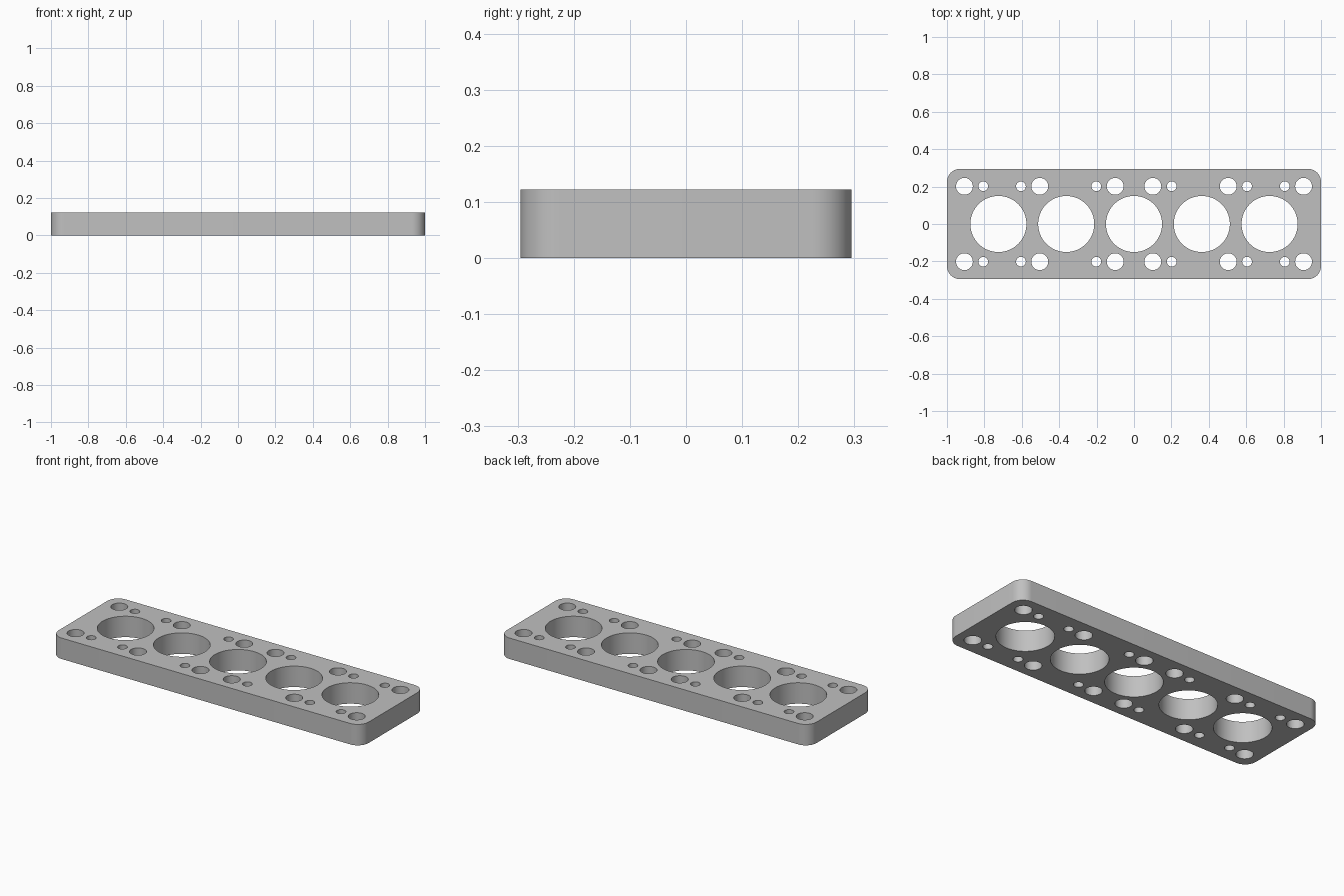
import bpy, bmesh
from math import cos, sin, pi, radians

cube = bpy.data.objects.get("Cube")
if cube:
    bpy.data.objects.remove(cube, do_unlink=True)

HALF_X, HALF_Y, HEIGHT, CORNER = 1.0, 0.295, 0.122, 0.07
PITCH = 0.2015

# Plain grey metal
metal = bpy.data.materials.new("grey metal")
metal.use_nodes = True
grey = (0.53, 0.53, 0.53, 1)
metal.diffuse_color = grey
metal.node_tree.nodes["Principled BSDF"].inputs["Base Color"].default_value = grey


def arc(cx, cy, r, start, end, steps):
    return [(cx + r * cos(start + (end - start) * i / steps),
             cy + r * sin(start + (end - start) * i / steps))
            for i in range(steps + 1)]


def add_loop(bm, points):
    verts = [bm.verts.new((x, y, 0)) for x, y in points]
    for i, v in enumerate(verts):
        bm.edges.new((verts[i - 1], v))


def add_hole(bm, x, y, r, steps):
    add_loop(bm, arc(x, y, r, 0, 2 * pi, steps)[:-1])


bm = bmesh.new()

# Rounded rectangular outline
outline = []
for k, (sx, sy) in enumerate([(1, 1), (-1, 1), (-1, -1), (1, -1)]):
    outline += arc(sx * (HALF_X - CORNER), sy * (HALF_Y - CORNER), CORNER,
                   k * pi / 2, (k + 1) * pi / 2, 12)
add_loop(bm, outline)

# Row of large bores
for i in range(-2, 3):
    add_hole(bm, i * 0.3625, 0, 0.15, 64)

# Bolt holes and smaller pin holes, mirrored on both axes
for sx in (-1, 1):
    for sy in (-1, 1):
        for n in (0.5, 2.5, 4.5):
            add_hole(bm, sx * n * PITCH, sy * PITCH, 0.045, 40)
        for n in (1, 3, 4):
            add_hole(bm, sx * n * PITCH, sy * PITCH, 0.026, 32)

# Fill the profile around the holes and give it thickness
bmesh.ops.triangle_fill(bm, edges=bm.edges[:], use_beauty=True, normal=(0, 0, 1))
top = bmesh.ops.extrude_face_region(bm, geom=bm.faces[:], use_keep_orig=True)
bmesh.ops.translate(bm, vec=(0, 0, HEIGHT),
                    verts=[g for g in top["geom"] if isinstance(g, bmesh.types.BMVert)])
bmesh.ops.recalc_face_normals(bm, faces=bm.faces[:])

mesh = bpy.data.meshes.new("drilled_plate")
bm.to_mesh(mesh)
bm.free()
mesh.materials.append(metal)
plate = bpy.data.objects.new("drilled_plate", mesh)
bpy.context.collection.objects.link(plate)

# Smooth bores and corners, sharp rims
bpy.ops.object.select_all(action="DESELECT")
plate.select_set(True)
bpy.context.view_layer.objects.active = plate
bpy.ops.object.shade_smooth_by_angle(angle=radians(30))
